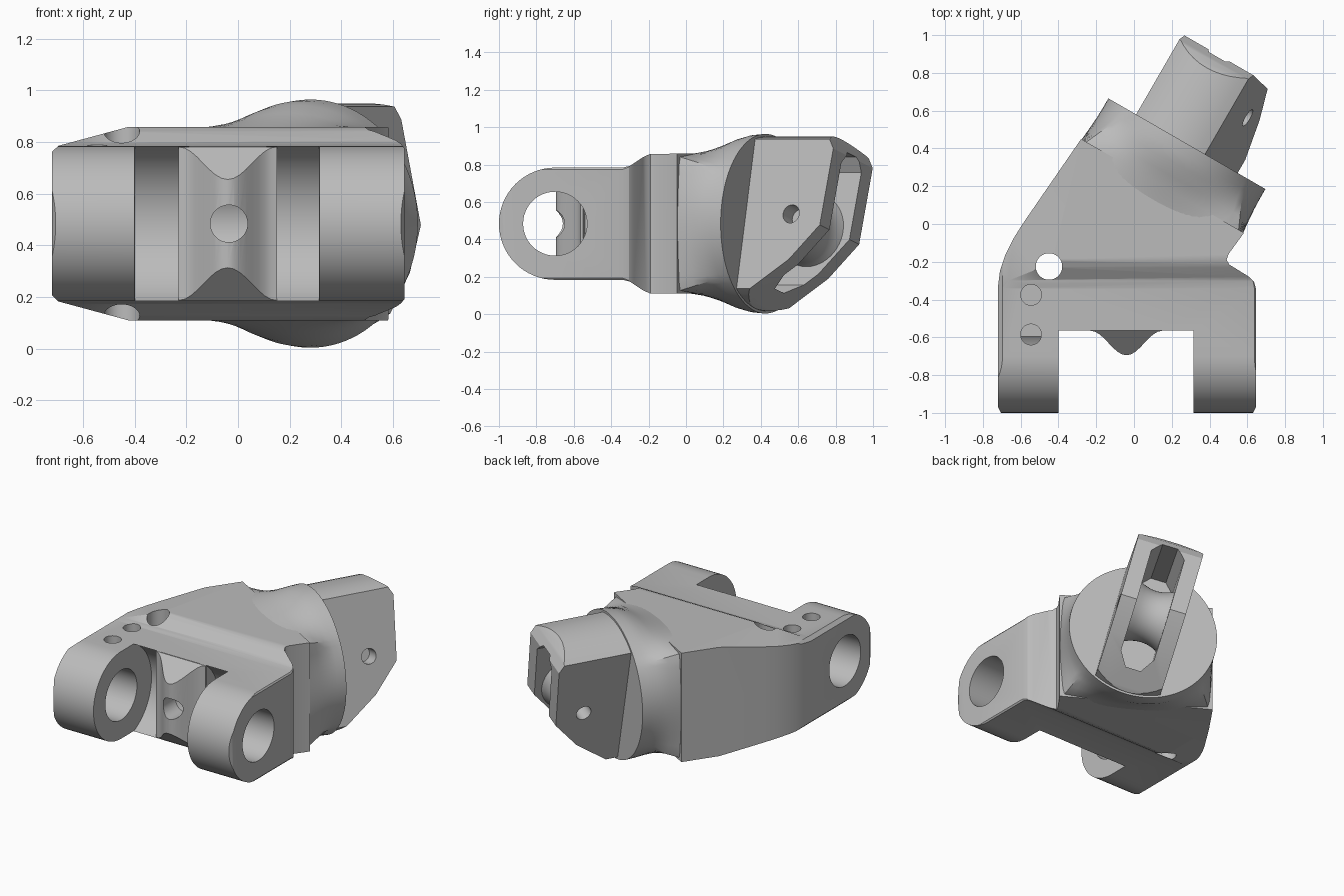
import bpy, bmesh
from math import sin, cos, pi, radians
from mathutils import Matrix, Vector

cube = bpy.data.objects.get("Cube")
if cube:
    bpy.data.objects.remove(cube, do_unlink=True)

metal = bpy.data.materials.new("grey metal")
metal.use_nodes = True
grey = (0.5, 0.5, 0.5, 1)
metal.diffuse_color = grey
for node in metal.node_tree.nodes:
    if node.type == 'BSDF_PRINCIPLED':
        node.inputs["Base Color"].default_value = grey


def frame(x, y, z, origin=(0, 0, 0)):
    """Matrix with the given local axes and origin."""
    m = Matrix((x, y, z)).transposed().to_4x4()
    m.translation = Vector(origin)
    return m


PLAN = Matrix.Identity(4)
SIDE = frame((0, 1, 0), (0, 0, 1), (1, 0, 0))      # points (y, z), along x
FRONT = frame((1, 0, 0), (0, 0, 1), (0, -1, 0))    # points (x, z), along -y
MID = 0.484
TILT = radians(30)
NECK = frame((-cos(TILT), sin(TILT), 0), (0, 0, 1), (sin(TILT), cos(TILT), 0),
             (0.28, 0.425, MID))
SLAB = NECK @ Matrix.Rotation(radians(-14), 4, 'Z')
SLAB_SIDE = SLAB @ SIDE                            # points (height, axial)


def loft(name, rings, matrix):
    """Skin closed rings of equal point count and cap both ends."""
    bm = bmesh.new()
    rows = [[bm.verts.new(matrix @ Vector(p)) for p in ring] for ring in rings]
    n = len(rows[0])
    for a, b in zip(rows, rows[1:]):
        for i in range(n):
            j = (i + 1) % n
            bm.faces.new((a[i], a[j], b[j], b[i]))
    bm.faces.new(rows[0][::-1])
    bm.faces.new(rows[-1])
    bmesh.ops.recalc_face_normals(bm, faces=bm.faces)
    mesh = bpy.data.meshes.new(name)
    bm.to_mesh(mesh)
    bm.free()
    mesh.materials.append(metal)
    obj = bpy.data.objects.new(name, mesh)
    bpy.context.scene.collection.objects.link(obj)
    return obj


def prism(name, points, lo, hi, matrix):
    return loft(name, [[(x, y, z) for x, y in points] for z in (lo, hi)], matrix)


def arc(cx, cy, r, start=0, end=360, steps=48):
    full = abs(end - start) == 360
    count = steps if full else steps + 1
    return [(cx + r * cos(radians(start + (end - start) * i / steps)),
             cy + r * sin(radians(start + (end - start) * i / steps)))
            for i in range(count)]


def boolean(obj, tool, operation='DIFFERENCE'):
    """Apply a boolean and discard the tool."""
    mod = obj.modifiers.new("cut", 'BOOLEAN')
    mod.operation, mod.solver, mod.object = operation, 'EXACT', tool
    bpy.context.view_layer.update()
    deps = bpy.context.evaluated_depsgraph_get()
    mesh = bpy.data.meshes.new_from_object(obj.evaluated_get(deps))
    obj.modifiers.clear()
    obj.data = mesh
    bpy.data.objects.remove(tool, do_unlink=True)


def drill(obj, x, y, r, lo, hi, matrix):
    boolean(obj, prism("drill", arc(x, y, r), lo, hi, matrix))


def mirrored(points):
    """Close an upper outline with its reflection below the middle height."""
    return points + [(x, 2 * MID - z) for x, z in reversed(points)]


# Body: plan outline with the two lugs
outline = [(-0.70, -1.01), (-0.72, -0.97), (-0.72, -0.33), (-0.71, -0.25),
           (-0.68, -0.16), (-0.64, -0.08), (-0.59, 0.0), (-0.28, 0.45),
           (0.582, -0.047), (0.50, -0.16), (0.49, -0.19), (0.505, -0.215),
           (0.61, -0.28), (0.635, -0.305), (0.645, -0.34), (0.645, -0.97),
           (0.625, -1.01), (0.315, -1.01), (0.315, -0.565), (-0.4, -0.565),
           (-0.4, -1.01)]
body = prism("clevis_body", outline, 0.0, 1.0, PLAN)

# Side profile: round lug ends stepping up to the thicker body
upper = [(-0.34, 0.784), (-0.30, 0.793), (-0.23, 0.84), (-0.19, 0.858), (0.9, 0.859)]
profile = arc(-0.7, MID, 0.3, 270, 90, 32) + mirrored(upper)
boolean(body, prism("side_profile", profile, -1, 1, SIDE), 'INTERSECT')

# Front profile: shoulders sloping down to the outer left side
shoulder = [(-0.74, 0.745), (-0.715, 0.766), (-0.695, 0.785), (-0.38, 0.87),
            (0.57, 0.87), (0.66, 0.755)]
boolean(body, prism("front_profile", mirrored(shoulder), -1, 2, FRONT), 'INTERSECT')

# Clearance hollows either side of the boss, pivot bore, vertical holes
for lo, hi in ((-0.399, -0.19), (0.11, 0.314)):
    drill(body, -0.7, MID, 0.33, lo, hi, SIDE)
drill(body, -0.7, MID, 0.171, -1, 1, SIDE)
drill(body, -0.45, -0.225, 0.07, -0.1, 1.1, PLAN)
for y in (-0.375, -0.585):
    drill(body, -0.545, y, 0.055, 0.62, 1.1, PLAN)

# Boss: bell-shaped ridge between the lugs with a screw hole
bell = [(-0.04 + 0.19 * t / 8, -0.565 - 0.065 * (1 + cos(pi * t / 8)))
        for t in range(-8, 9)]
boss = prism("centre_boss", bell + [(0.15, -0.55), (0.11, -0.54), (0.11, -0.3),
                                    (-0.19, -0.3), (-0.19, -0.54), (-0.23, -0.55)],
             0.1, 0.9, PLAN)
slopes = mirrored([(-0.71, 0.64), (-0.565, 0.781), (-0.29, 0.781)])
boolean(boss, prism("boss_slopes", slopes, -0.5, 0.5, SIDE), 'INTERSECT')
drill(boss, -0.035, MID, 0.072, 0.4, 0.8, FRONT)


# Collar: square section blending to a round end
def collar_ring(z, half_w, half_h, blend, steps=96):
    ring = []
    for i in range(steps):
        c, s = cos(2 * pi * i / steps), sin(2 * pi * i / steps)
        box = min(half_w / max(abs(c), 1e-6), half_h / max(abs(s), 1e-6))
        r = box + (0.48 - box) * blend
        ring.append((r * c, r * s, z))
    return ring


collar = loft("round_collar", [
    collar_ring(-0.38, 0.44, 0.365, 0),
    collar_ring(-0.258, 0.4975, 0.375, 0.22),
    collar_ring(-0.19, 0.495, 0.375, 0.5),
    collar_ring(-0.12, 0.49, 0.375, 0.8),
    collar_ring(-0.06, 0.485, 0.375, 0.95),
    collar_ring(0, 0.48, 0.375, 1)], NECK)

# Tongue: round bar with two flats and a slanted lower tip
tongue_shape = [(-0.5, -0.05), (-0.45, 0.03), (-0.25, 0.30), (-0.06, 0.465),
                (0.36, 0.49), (0.42, 0.455), (0.5, 0.36), (0.5, -0.05)]
tongue = prism("slotted_tongue", tongue_shape, -0.217, 0.217, SLAB_SIDE)
boolean(tongue, prism("round_bar", arc(0, 0, 0.466, steps=64), -0.2, 0.7, SLAB),
        'INTERSECT')
slot = [(-0.11, -0.31), (-0.05, -0.37), (0.05, -0.37), (0.11, -0.31),
        (0.11, 0.31), (0.05, 0.38), (-0.05, 0.38), (-0.11, 0.31)]
boolean(tongue, prism("slot", slot, 0.04, 0.7, SLAB))
drill(tongue, 0.0, 0.28, 0.05, -0.4, 0.4, SLAB_SIDE)

# Saddle: waisted roller filling the middle of the slot
saddle = loft("slot_saddle", [
    [(x, y, z) for x, y in arc(-0.01, 0.22, 0.17 + 2.4 * z * z)]
    for z in (-0.115, -0.08, -0.04, 0, 0.04, 0.08, 0.115)], SLAB_SIDE)

# Smooth curved faces, keep machined edges crisp
bpy.ops.object.select_all(action='DESELECT')
for part in (body, boss, collar, tongue, saddle):
    part.select_set(True)
    bpy.context.view_layer.objects.active = part
bpy.ops.object.shade_smooth_by_angle(angle=radians(28))
